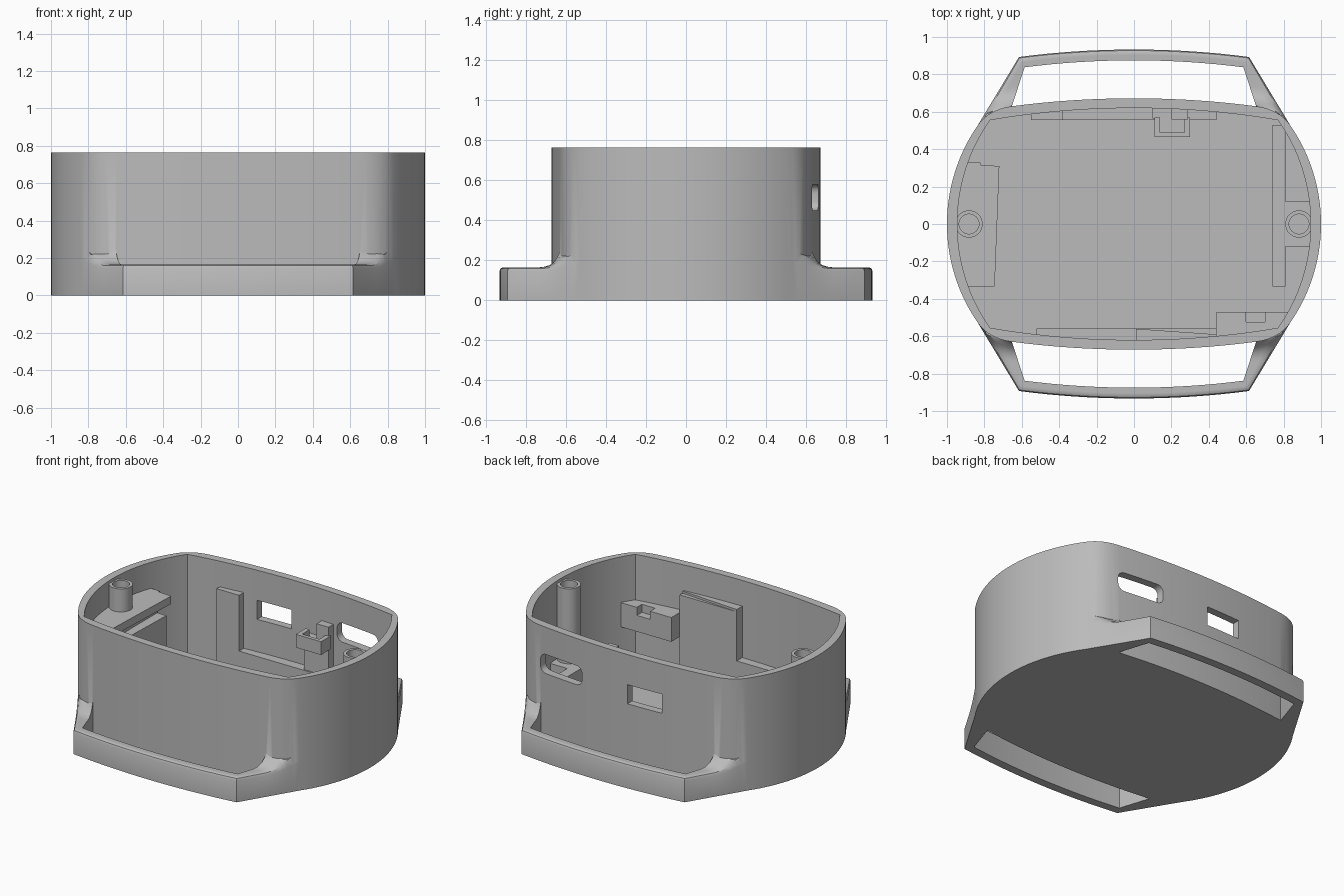
import bpy, bmesh
from math import asin, sin, cos, pi, sqrt, radians, hypot

if "Cube" in bpy.data.objects:
    bpy.data.objects.remove(bpy.data.objects["Cube"])

grey = bpy.data.materials.new("plain grey")
grey.use_nodes = True
grey.diffuse_color = (0.5, 0.5, 0.5, 1)
grey.node_tree.nodes["Principled BSDF"].inputs["Base Color"].default_value = (0.5, 0.5, 0.5, 1)


def loft(name, rings):
    """Solid skinned over equal-length rings of 3D points, capped at both ends."""
    bm = bmesh.new()
    rows = [[bm.verts.new(p) for p in ring] for ring in rings]
    n = len(rows[0])
    for a, b in zip(rows, rows[1:]):
        for i in range(n):
            bm.faces.new((a[i], a[(i + 1) % n], b[(i + 1) % n], b[i]))
    bm.faces.new(rows[0])
    bm.faces.new(rows[-1])
    bmesh.ops.recalc_face_normals(bm, faces=bm.faces)
    mesh = bpy.data.meshes.new(name)
    bm.to_mesh(mesh)
    bm.free()
    mesh.materials.append(grey)
    obj = bpy.data.objects.new(name, mesh)
    bpy.context.collection.objects.link(obj)
    return obj


def prism(name, pts, z0, z1):
    return loft(name, [[(x, y, z) for x, y in pts] for z in (z0, z1)])


def box(name, x0, x1, y0, y1, z0, z1):
    return prism(name, [(x0, y0), (x1, y0), (x1, y1), (x0, y1)], z0, z1)


def cylinder(name, x, y, r, z0, z1):
    ring = [(x + r * cos(i * pi / 16), y + r * sin(i * pi / 16)) for i in range(32)]
    return prism(name, ring, z0, z1)


def combine(obj, other, operation, keep=False):
    mod = obj.modifiers.new("boolean", "BOOLEAN")
    mod.operation, mod.object, mod.solver = operation, other, "EXACT"
    bpy.context.view_layer.objects.active = obj
    bpy.ops.object.modifier_apply(modifier=mod.name)
    if not keep:
        bpy.data.objects.remove(other)


def arc(crown, half, sag, n, full=False):
    """Shallow arc with its crown at (0, crown), ending at x = half."""
    r = (half * half + sag * sag) / (2 * sag)
    end = asin(half / r)
    start = -end if full else 0
    angles = [start + (end - start) * i / n for i in range(n + 1)]
    return [(r * sin(a), crown - r + r * cos(a)) for a in angles]


def lerp(a, b, t):
    return (a[0] + (b[0] - a[0]) * t, a[1] + (b[1] - a[1]) * t)


def four_way(q):
    """Close a quarter outline by mirroring it in both axes."""
    back = q[::-1]
    return (q[:-1] + [(x, -y) for x, y in back][:-1]
            + [(-x, -y) for x, y in q][:-1] + [(-x, y) for x, y in back][:-1])


# Outlines: rounded corners outside, sharp corners inside
top = arc(0.672, 0.65, 0.042, 10)
side = [(x, y) for y, x in arc(1.0, 0.53, 0.166, 14)][::-1]
peak = (0.776, 0.614)
corner = [lerp(lerp(top[-1], peak, i / 8), lerp(peak, side[0], i / 8), i / 8) for i in range(1, 8)]
outer = four_way(top + corner + side)
inner_side = [(x, y) for y, x in arc(0.945, 0.555, 0.175, 14)][::-1]
inner = four_way(arc(0.62, 0.77, 0.065, 10) + inner_side[1:])

case = prism("case", outer, 0, 0.765)


def height(p, r=0.1):
    """Lug top height, sweeping up in a fillet beside the case wall."""
    d = min(min(hypot(p[0] - x, p[1] - y) for x, y in outer), r)
    return 0.165 + r - sqrt(r * r - (r - d) ** 2)


# Strap lugs: one U-shaped loft at each end
steps = 14
arm_out = [lerp((0.834, 0.53), (0.615, 0.893), i / steps) for i in range(steps)]
arm_in = [lerp((0.652, 0.632), (0.585, 0.838), i / steps) for i in range(steps)]
arm_out.insert(0, (0.78, 0.45))
arm_in.insert(0, (0.66, 0.55))


def u_path(arm, bar):
    return [(-x, y) for x, y in arm] + bar + arm[::-1]


path_out = u_path(arm_out, arc(0.933, 0.615, 0.04, 16, True))
path_in = u_path(arm_in, arc(0.875, 0.585, 0.037, 16, True))
for sign in (1, -1):
    rings = []
    for o, i in zip(path_out, path_in):
        h = height(o)
        ring = [(*o, 0), (*o, 0.145 + 0.6 * (h - 0.165))]
        for t, drop in ((0.1, 0.006), (0.3, 0), (0.5, 0), (0.75, 0), (1, 0)):
            p = lerp(o, i, t)
            ring.append((*p, height(p) - drop))
        ring.append((*i, 0))
        rings.append([(x, y * sign, z) for x, y, z in ring])
    combine(case, loft("lug", rings), "UNION")

# Hollow the case, leaving a floor
combine(case, prism("cavity", inner, 0.05, 1), "DIFFERENCE")

# Openings in the back wall: rounded slot and rectangular port
slot_pts = []
for cx, cz, start in ((0.61, 0.535, 0), (0.365, 0.535, 1), (0.365, 0.495, 2), (0.61, 0.495, 3)):
    for i in range(7):
        a = (start + i / 6) * pi / 2
        slot_pts.append((cx + 0.045 * cos(a), cz + 0.045 * sin(a)))
slot = loft("slot", [[(x, y, z) for x, z in slot_pts] for y in (0.5, 0.8)])
combine(case, slot, "DIFFERENCE")
combine(case, box("port", -0.285, -0.03, 0.5, 0.8, 0.43, 0.56), "DIFFERENCE")

# Fittings inside, trimmed so they end within the wall
liner = prism("liner", [(x * 1.02, y * 1.02) for x, y in inner], 0.03, 1)
liner.hide_render = True
floor = 0.04
fittings = []


def add(obj):
    combine(obj, liner, "INTERSECT", keep=True)
    fittings.append(obj)
    return obj


# Left-hand shelf and the block under it
add(prism("shelf", [(-1, 0.33), (-0.82, 0.33), (-0.82, 0.315), (-0.72, 0.31),
                    (-0.745, -0.335), (-1, -0.335)], 0.535, 0.588))
add(prism("shelf_block", [(-1, 0.31), (-0.75, 0.3), (-0.77, -0.32), (-1, -0.32)], floor, 0.45))
add(box("shelf_web", -1, -0.82, -0.32, 0.31, 0.44, 0.54))

# T-shaped bracket carrying the opposite post
add(box("bracket_bar", 0.74, 0.81, -0.335, 0.53, floor, 0.235))
add(box("bracket_stem", 0.8, 1, -0.12, 0.12, floor, 0.235))

# Screw posts with blind holes
for name, x, base in (("left_post", 0.882, 0.2), ("right_post", -0.882, 0.57)):
    post = cylinder(name, x, 0, 0.073, base, 0.745)
    combine(post, cylinder("bore", x, 0, 0.053, base + 0.04, 1), "DIFFERENCE")
    add(post)

# Back wall panels, clip and its support
add(box("back_panel_low", -0.38, 0.44, 0.555, 0.7, floor, 0.21))
add(box("back_panel_tall", -0.55, -0.38, 0.555, 0.7, floor, 0.59))
clip = box("back_clip", 0.11, 0.3, 0.465, 0.57, 0.4, 0.49)
combine(clip, box("notch", 0.14, 0.27, 0.49, 0.6, 0.44, 0.6), "DIFFERENCE")
add(clip)
add(box("clip_support", 0.2, 0.29, 0.56, 0.7, floor, 0.55))
add(box("clip_rest", 0.1, 0.21, 0.565, 0.7, floor, 0.44))

# Front wall panels and notched block
add(box("front_panel_low", -0.52, 0.02, -0.7, -0.56, floor, 0.24))
add(prism("front_panel_tall", [(0.01, -0.56), (0.44, -0.59), (0.44, -0.7), (0.01, -0.7)], floor, 0.59))
add(box("front_panel_base", 0.01, 0.44, -0.7, -0.56, floor, 0.575))
block = box("front_block", 0.44, 0.82, -0.7, -0.47, 0.29, 0.455)
combine(block, box("notch", 0.6, 0.7, -0.525, -0.4, 0.4, 0.6), "DIFFERENCE")
add(block)

bpy.data.objects.remove(liner)

# Smooth curves, sharp edges
bpy.ops.object.select_all(action="DESELECT")
for obj in [case] + fittings:
    obj.select_set(True)
bpy.context.view_layer.objects.active = case
bpy.ops.object.shade_smooth_by_angle(angle=radians(30))
